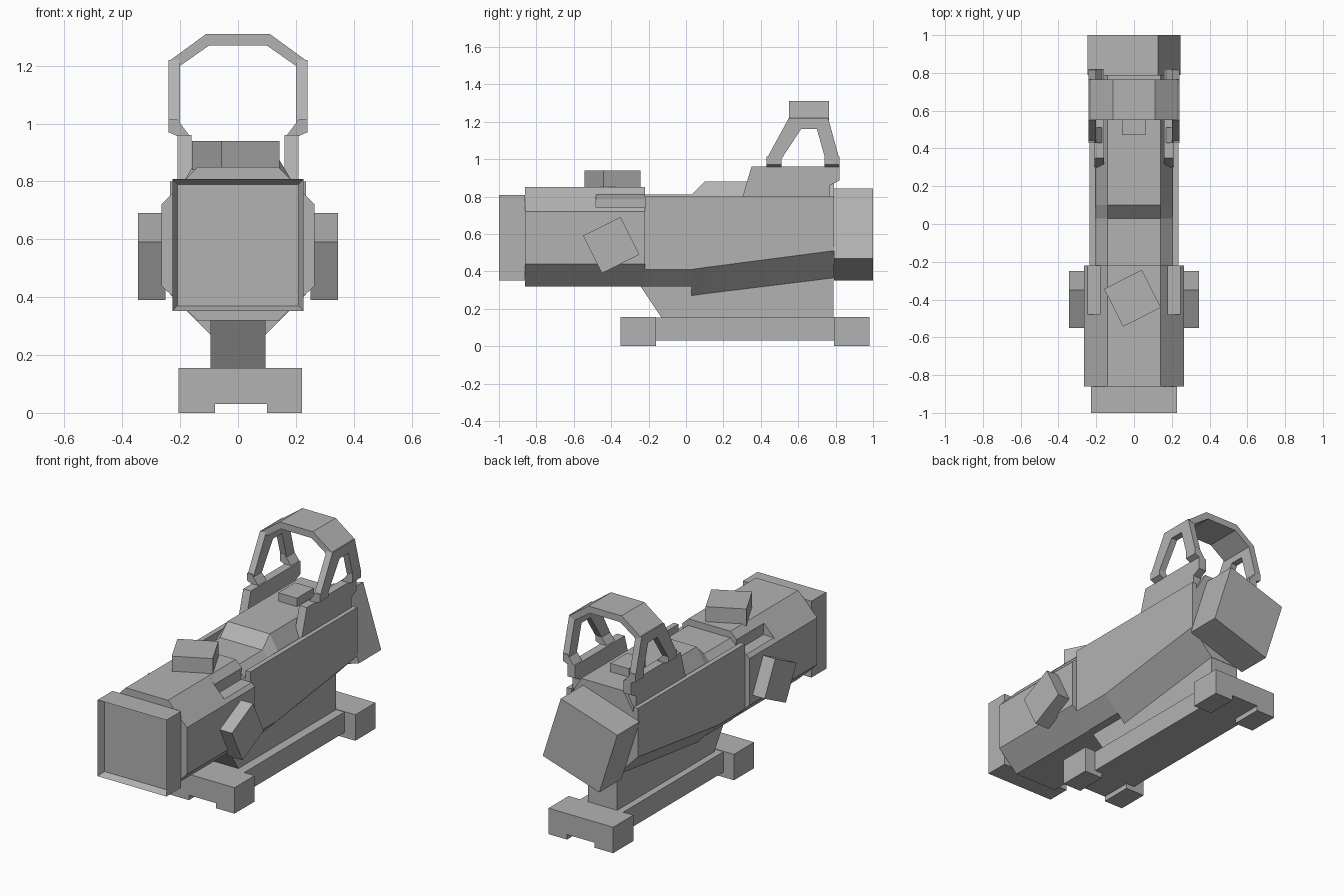
import bpy, bmesh
from math import radians
from mathutils import Matrix, Vector

if "Cube" in bpy.data.objects:
    bpy.data.objects.remove(bpy.data.objects["Cube"], do_unlink=True)

gray = bpy.data.materials.new("matte_gray")
gray.use_nodes = True
gray.diffuse_color = (0.45, 0.45, 0.45, 1)
gray.node_tree.nodes["Principled BSDF"].inputs["Base Color"].default_value = (0.45, 0.45, 0.45, 1)


def finish(name, bm):
    bmesh.ops.recalc_face_normals(bm, faces=bm.faces[:])
    mesh = bpy.data.meshes.new(name)
    bm.to_mesh(mesh)
    bm.free()
    mesh.materials.append(gray)
    obj = bpy.data.objects.new(name, mesh)
    bpy.context.collection.objects.link(obj)
    return obj


def loft(name, sections):
    """Skin a row of (y, [(x, z), ...]) sections and cap both ends."""
    bm = bmesh.new()
    rings = [[bm.verts.new((x, y, z)) for x, z in pts] for y, pts in sections]
    n = len(rings[0])
    for a, b in zip(rings, rings[1:]):
        for i in range(n):
            j = (i + 1) % n
            bm.faces.new((a[i], a[j], b[j], b[i]))
    bm.faces.new(rings[0])
    bm.faces.new(rings[-1])
    return finish(name, bm)


def side_prism(name, x0, x1, pts):
    """Extrude a (y, z) outline from x0 to x1."""
    bm = bmesh.new()
    a = [bm.verts.new((x0, y, z)) for y, z in pts]
    b = [bm.verts.new((x1, y, z)) for y, z in pts]
    bm.faces.new(a)
    bm.faces.new(b)
    for i in range(len(a)):
        j = (i + 1) % len(a)
        bm.faces.new((a[i], a[j], b[j], b[i]))
    return finish(name, bm)


def box(name, x, y, z, axis=None, angle=0):
    """Box from (min, max) ranges, turned about its own centre."""
    bm = bmesh.new()
    bmesh.ops.create_cube(bm, size=1)
    size = [r[1] - r[0] for r in (x, y, z)]
    mid = Vector([(r[0] + r[1]) / 2 for r in (x, y, z)])
    turn = Matrix.Rotation(radians(angle), 4, axis) if axis else Matrix()
    bm.transform(Matrix.Translation(mid) @ turn @ Matrix.Diagonal((*size, 1)))
    return finish(name, bm)


def both(half):
    """Close a right-hand half outline with its mirror image."""
    return half + [(-x, z) for x, z in reversed(half)]


# Front hood with a recessed lens
hood = box("front_hood", (-0.227, 0.227), (-1, -0.86), (0.352, 0.808))
bm = bmesh.new()
bm.from_mesh(hood.data)
bm.normal_update()
lens = [f for f in bm.faces if f.normal.y < -0.9]
bmesh.ops.inset_region(bm, faces=lens, thickness=0.025)
bmesh.ops.translate(bm, verts=lens[0].verts[:], vec=(0, 0.04, 0))
bm.to_mesh(hood.data)
bm.free()

# Eight-sided front housing, the rear part grooved along its upper edges
low = [(0.14, 0.32), (0.265, 0.44), (0.265, 0.72)]
loft("front_housing", [(y, both(low + [(0.14, 0.85)])) for y in (-0.86, -0.48)])
groove = [(0.245, 0.74), (0.175, 0.74), (0.175, 0.785), (0.18, 0.81), (0.14, 0.85)]
loft("grooved_housing", [(y, both(low + groove)) for y in (-0.48, -0.22)])


# Rear housing: straight, then a raised back with a rising belly
def rear(y, belly_x, belly, side, top):
    return y, both([(belly_x, belly), (0.235, side), (0.235, 0.72), (0.14, top)])


loft("middle_housing", [rear(y, 0.145, 0.32, 0.41, 0.81) for y in (-0.22, 0.03)])
loft("rear_housing", [rear(0.03, 0.095, 0.27, 0.41, 0.81),
                      rear(0.10, 0.095, 0.28, 0.42, 0.88),
                      rear(0.79, 0.095, 0.365, 0.51, 0.88)])

# Eyepiece, tilted about the long axis
box("eyepiece", (-0.196, 0.196), (0.79, 1), (0.4, 0.792), 'Y', -17.7)

# Adjustment knobs
box("top_knob", (-0.12, 0.104), (-0.505, -0.281), (0.84, 0.94), 'Z', 27)
for s, side in ((1, "left"), (-1, "right")):
    x = sorted((s * 0.25, s * 0.345))
    box(side + "_knob", x, (-0.512, -0.288), (0.428, 0.652), 'X', 26.6)

# Neck and base
side_prism("neck", -0.095, 0.095,
           [(-0.25, 0.33), (-0.13, 0.15), (0.788, 0.15), (0.788, 0.4), (0.03, 0.33)])
box("base_plate", (-0.135, 0.15), (-0.2, 0.83), (0.03, 0.152))
clamp = [(-0.205, 0), (-0.08, 0), (-0.08, 0.03), (0.1, 0.03),
         (0.1, 0), (0.222, 0), (0.222, 0.155), (-0.205, 0.155)]
loft("front_clamp", [(y, clamp) for y in (-0.35, -0.16)])
loft("rear_clamp", [(y, clamp) for y in (0.79, 0.98)])

# Side rails, sight brackets and legs
for s, side in ((1, "left"), (-1, "right")):
    box(side + "_rail", sorted((s * 0.205, s * 0.235)), (-0.22, 0.79), (0.71, 0.8))
    side_prism(side + "_bracket", s * 0.16, s * 0.21,
               [(0.3, 0.79), (0.35, 0.96), (0.82, 0.96), (0.82, 0.885),
                (0.77, 0.86), (0.77, 0.77), (0.34, 0.77)])
    foot = [(0.165, 0.955), (0.205, 0.955), (0.24, 0.97), (0.24, 1.015), (0.21, 1.015)]
    for y0, end in ((0.43, "front"), (0.74, "rear")):
        loft(f"{side}_{end}_foot", [(y, [(s * x, z) for x, z in foot]) for y in (y0, y0 + 0.08)])
    side_prism(side + "_legs", s * 0.2, s * 0.24,
               [(0.43, 1.0), (0.55, 1.22), (0.76, 1.22), (0.82, 1.0),
                (0.745, 1.0), (0.7, 1.16), (0.615, 1.16), (0.51, 1.0)])

# Arch over the legs and the small emitter below it
outer = [(0.24, 1.215), (0.11, 1.31), (-0.11, 1.31), (-0.24, 1.215)]
inner = [(-0.2, 1.2), (-0.1, 1.27), (0.1, 1.27), (0.2, 1.2)]
loft("sight_arch", [(y, outer + inner) for y in (0.55, 0.765)])
box("emitter", (-0.063, 0.06), (0.47, 0.63), (0.87, 0.93))
